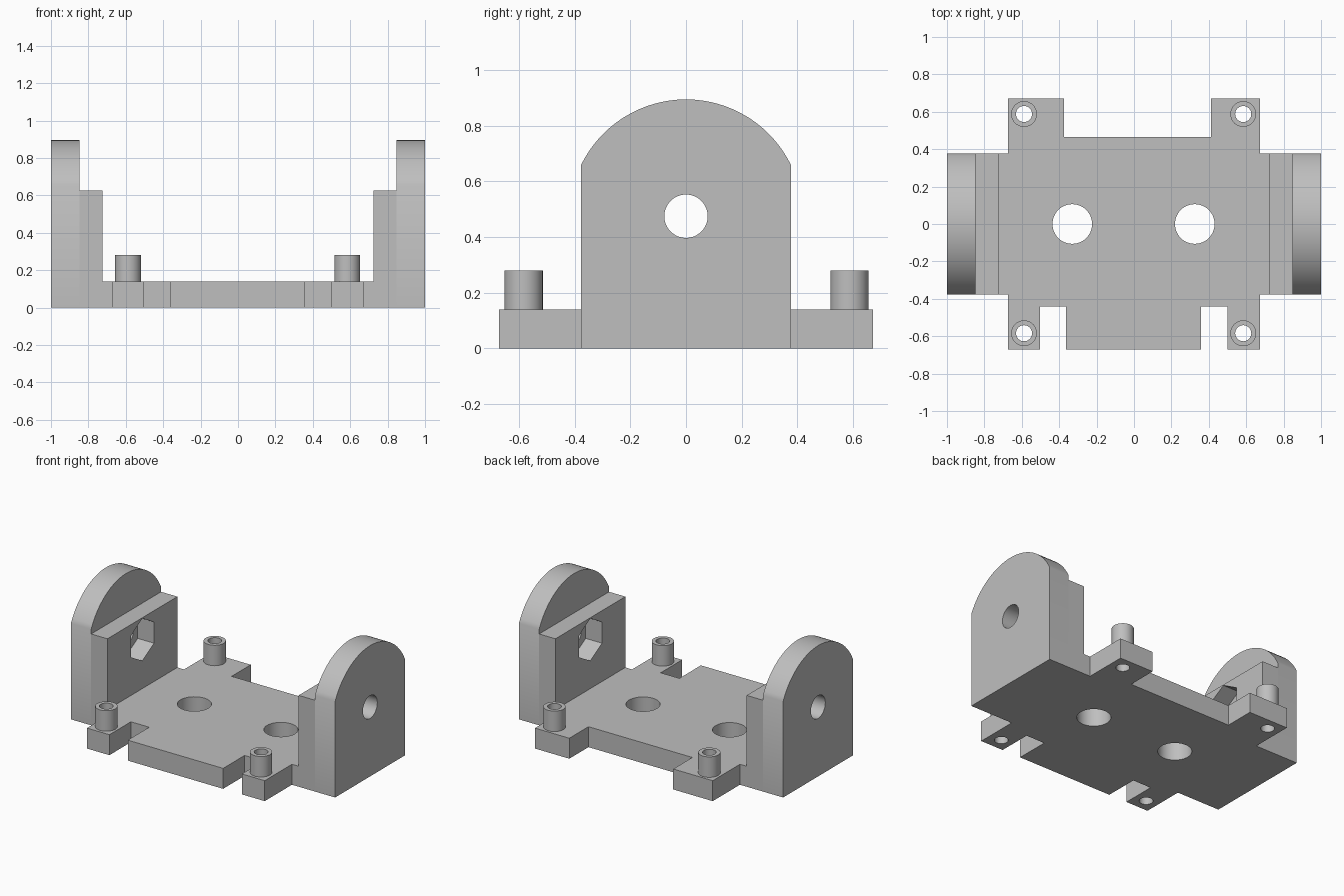
import bpy, bmesh
from math import sin, cos, pi, asin, radians
from mathutils import Matrix

cube = bpy.data.objects.get("Cube")
if cube:
    bpy.data.objects.remove(cube, do_unlink=True)

grey = bpy.data.materials.new("light_grey_plastic")
grey.use_nodes = True
colour = (0.52, 0.52, 0.52, 1)
grey.diffuse_color = colour
grey.node_tree.nodes["Principled BSDF"].inputs["Base Color"].default_value = colour

# Maps a profile drawn in (y, z) so that it is extruded along x
ALONG_X = Matrix(((0, 0, 1, 0), (1, 0, 0, 0), (0, 1, 0, 0), (0, 0, 0, 1)))


def ring(cx, cy, r, n=48, turn=0.0):
    return [(cx + r * cos(turn + 2 * pi * i / n), cy + r * sin(turn + 2 * pi * i / n))
            for i in range(n)]


def prism(name, loops, low, high, frame=Matrix.Identity(4)):
    """Extrude an outline with holes from low to high along the frame's third axis."""
    curve = bpy.data.curves.new(name, 'CURVE')
    curve.dimensions = '2D'
    curve.fill_mode = 'BOTH'
    curve.extrude = (high - low) / 2
    for loop in loops:
        spline = curve.splines.new('POLY')
        spline.points.add(len(loop) - 1)
        for point, (a, b) in zip(spline.points, loop):
            point.co = (a, b, 0, 1)
        spline.use_cyclic_u = True
    helper = bpy.data.objects.new(name + "_profile", curve)
    bpy.context.collection.objects.link(helper)
    depsgraph = bpy.context.evaluated_depsgraph_get()
    mesh = bpy.data.meshes.new_from_object(helper.evaluated_get(depsgraph))
    bpy.data.objects.remove(helper, do_unlink=True)
    bpy.data.curves.remove(curve)

    bm = bmesh.new()
    bm.from_mesh(mesh)
    bmesh.ops.remove_doubles(bm, verts=bm.verts, dist=0.0001)
    bm.transform(frame @ Matrix.Translation((0, 0, (low + high) / 2)))
    bmesh.ops.recalc_face_normals(bm, faces=bm.faces)
    bm.to_mesh(mesh)
    bm.free()
    mesh.name = name
    mesh.materials.clear()
    mesh.materials.append(grey)

    obj = bpy.data.objects.new(name, mesh)
    bpy.context.collection.objects.link(obj)
    bpy.ops.object.select_all(action='DESELECT')
    obj.select_set(True)
    bpy.context.view_layer.objects.active = obj
    bpy.ops.object.shade_smooth_by_angle(angle=radians(30))
    return obj


PLATE_TOP = 0.14
WALL_Y = 0.378      # half depth of the end walls
STEP_X = 0.724      # inner face of the stepped walls
TAB_X, TAB_Y = 0.673, 0.672
AXLE_Z = 0.475
posts = {"front_right": (-0.588, -0.584), "front_left": (0.584, -0.584),
         "back_right": (-0.588, 0.588), "back_left": (0.584, 0.588)}

# Base plate with corner tabs, notches, two large holes and post bores
outline = [
    (-STEP_X, -WALL_Y), (-TAB_X, -WALL_Y), (-TAB_X, -TAB_Y), (-0.503, -TAB_Y),
    (-0.503, -0.44), (-0.364, -0.44), (-0.364, -TAB_Y), (0.358, -TAB_Y),
    (0.358, -0.44), (0.5, -0.44), (0.5, -TAB_Y), (TAB_X, -TAB_Y),
    (TAB_X, -WALL_Y), (STEP_X, -WALL_Y), (STEP_X, WALL_Y), (TAB_X, WALL_Y),
    (TAB_X, TAB_Y), (0.413, TAB_Y), (0.413, 0.465), (-0.374, 0.465),
    (-0.374, TAB_Y), (-TAB_X, TAB_Y), (-TAB_X, WALL_Y), (-STEP_X, WALL_Y)]
holes = [ring(-0.33, 0, 0.106), ring(0.325, 0, 0.106)]
bores = [ring(x, y, 0.043, 32) for x, y in posts.values()]
prism("base_plate", [outline] + holes + bores, 0, PLATE_TOP)

# Hollow mounting posts
for place, (x, y) in posts.items():
    prism(place + "_post", [ring(x, y, 0.069, 32), ring(x, y, 0.043, 32)], PLATE_TOP, 0.28)

# End walls: round-topped outer plate and a lower inner block with a hex pocket
radius = 0.42
half = asin(WALL_Y / radius)
arc = [(radius * sin(half - 2 * half * i / 32), AXLE_Z + radius * cos(half - 2 * half * i / 32))
       for i in range(33)]
wall = [(-WALL_Y, 0), (WALL_Y, 0)] + arc
block = [(-WALL_Y, 0), (WALL_Y, 0), (WALL_Y, 0.625), (-WALL_Y, 0.625)]
for side, sign in (("left", 1), ("right", -1)):
    for part, loops, inner, outer in (
            ("outer_wall", [wall, ring(0, AXLE_Z, 0.078)], 0.847, 1.0),
            ("nut_block", [block, ring(0, AXLE_Z, 0.145, 6, pi / 2)], STEP_X, 0.847)):
        low, high = sorted((sign * inner, sign * outer))
        prism(side + "_" + part, loops, low, high, ALONG_X)
